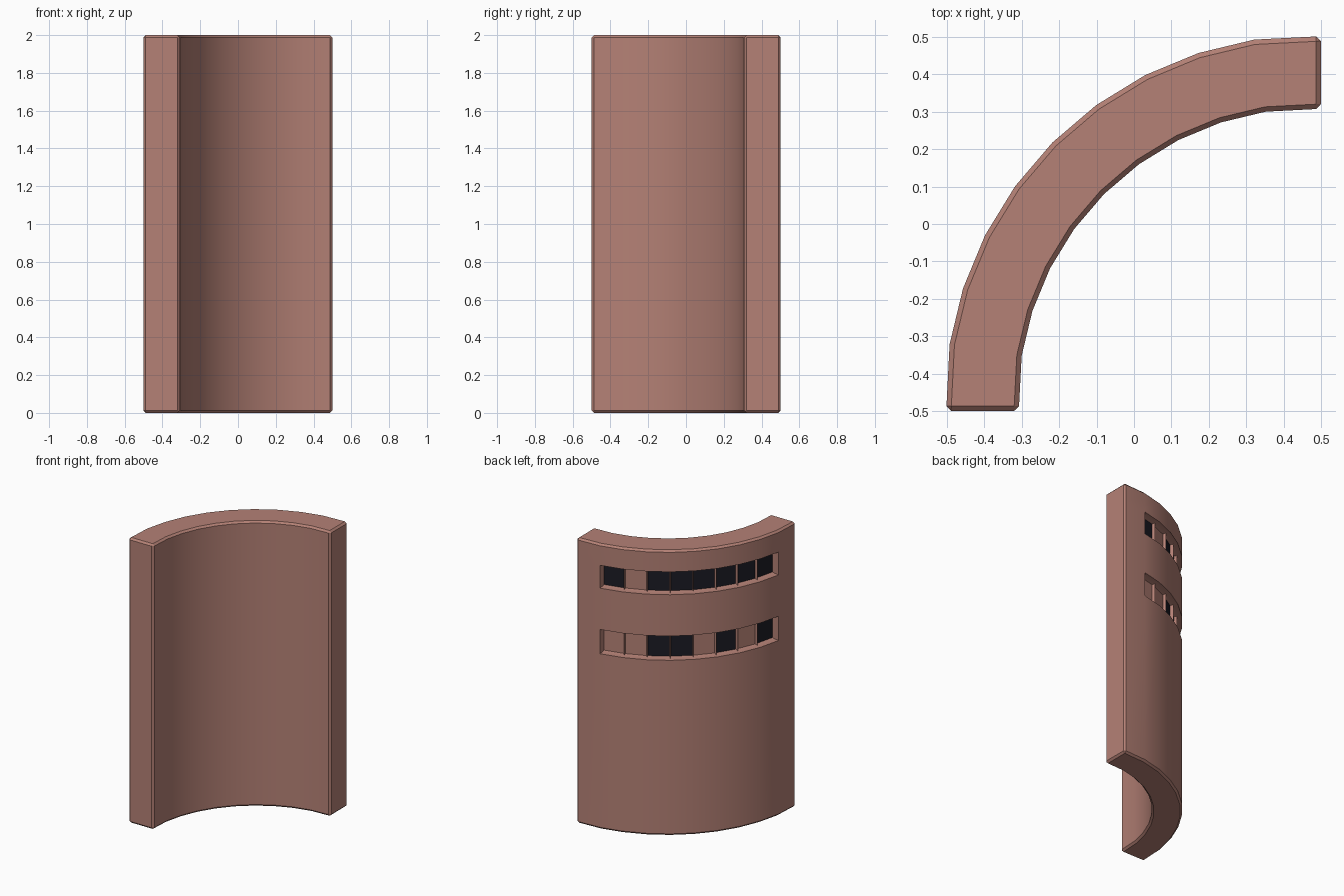
import bpy, bmesh
from math import sin, cos, atan2, hypot, radians, degrees
from mathutils import Vector

cube = bpy.data.objects.get("Cube")
if cube:
    bpy.data.objects.remove(cube)

CX, CY = 0.475, -0.475            # axis of the curved wall
OUTER, INNER, HEIGHT = 0.98, 0.785, 2.0
CHAMFER, STEP = 0.013, 9
SLOTS = [(1.69, 1.85), (1.23, 1.40)]
CLOSED = [{1}, {0, 1, 4, 6}]      # bays filled with wall colour, per slot


def material(name, rgb):
    m = bpy.data.materials.new(name)
    m.use_nodes = True
    m.diffuse_color = (*rgb, 1)
    bsdf = next(n for n in m.node_tree.nodes if n.type == 'BSDF_PRINCIPLED')
    bsdf.inputs["Base Color"].default_value = (*rgb, 1)
    bsdf.inputs["Roughness"].default_value = 0.8
    return m


def arc(radius, end):
    """Quarter arc with short straight ends reaching the square boundary."""
    pts = [(0.5, end)]
    for i in range(1, 10):
        a = radians(i * STEP)
        pts.append((CX - radius * sin(a), CY + radius * cos(a)))
    return pts + [(-end, -0.5)]


def bay_angle(p):
    return degrees(atan2(CX - p.x, p.y - CY))


bm = bmesh.new()

# Curved wall body
outline = arc(OUTER, 0.502) + arc(INNER, 0.308)[::-1]
base = bm.faces.new([bm.verts.new((x, y, 0)) for x, y in outline])
top = bmesh.ops.extrude_face_region(bm, geom=[base], use_keep_orig=True)
bmesh.ops.translate(bm, vec=(0, 0, HEIGHT),
                    verts=[g for g in top["geom"] if isinstance(g, bmesh.types.BMVert)])
bmesh.ops.recalc_face_normals(bm, faces=bm.faces)

# Chamfered rim
sharp = [e for e in bm.edges if e.calc_face_angle(0) > radians(30)]
bmesh.ops.bevel(bm, geom=sharp, offset=CHAMFER, segments=1, profile=0.5, affect='EDGES')

# Cut the slot heights into the wall
for z in [z for slot in SLOTS for z in slot]:
    bmesh.ops.bisect_plane(bm, geom=bm.verts[:] + bm.edges[:] + bm.faces[:],
                           plane_co=(0, 0, z), plane_no=(0, 0, 1))

# Recessed window bands on the convex side
for (low, high), closed in zip(SLOTS, CLOSED):
    band = []
    for f in bm.faces:
        c = f.calc_center_median()
        radial = Vector((c.x - CX, c.y - CY, 0))
        if (low < c.z < high and radial.length > 0.95
                and STEP < bay_angle(c) < 90 - STEP and f.normal.dot(radial) > 0.9):
            band.append(f)
    ext = bmesh.ops.extrude_face_region(bm, geom=band)["geom"]
    for v in [g for g in ext if isinstance(g, bmesh.types.BMVert)]:
        r = hypot(v.co.x - CX, v.co.y - CY)
        k = (r - 0.03) / r
        v.co.x, v.co.y = CX + (v.co.x - CX) * k, CY + (v.co.y - CY) * k
    if any(f.is_valid for f in band):
        bmesh.ops.delete(bm, geom=[f for f in band if f.is_valid], context='FACES')
    panes = [g for g in ext if isinstance(g, bmesh.types.BMFace)]
    bm.normal_update()
    # Mullions remain between the inset panes
    bmesh.ops.inset_individual(bm, faces=panes, thickness=0.008, depth=-0.02)
    for f in panes:
        bay = int((bay_angle(f.calc_center_median()) - STEP) / STEP)
        f.material_index = 0 if bay in closed else 1

bmesh.ops.recalc_face_normals(bm, faces=bm.faces)
mesh = bpy.data.meshes.new("curved_wall")
bm.to_mesh(mesh)
bm.free()
mesh.materials.append(material("clay_wall", (0.46, 0.22, 0.18)))
mesh.materials.append(material("dark_glass", (0.011, 0.011, 0.018)))
wall = bpy.data.objects.new("curved_wall", mesh)
bpy.context.collection.objects.link(wall)
bpy.ops.object.select_all(action='DESELECT')
wall.select_set(True)
bpy.context.view_layer.objects.active = wall
bpy.ops.object.shade_smooth_by_angle(angle=radians(30))
